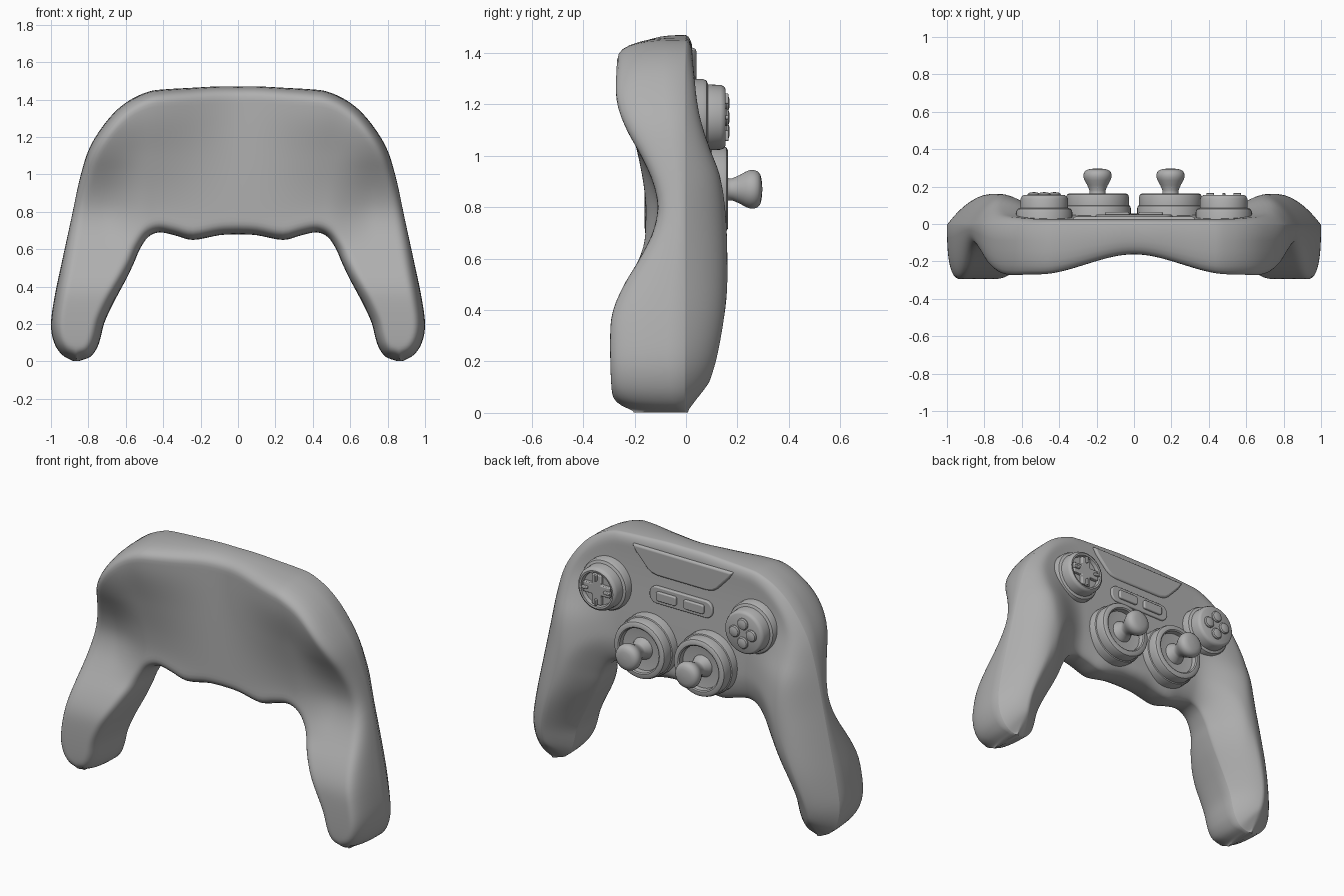
import bpy, bmesh
from math import sin, cos, pi, sqrt
from mathutils import Vector

cube = bpy.data.objects.get("Cube")
if cube:
    bpy.data.objects.remove(cube)

grey = bpy.data.materials.new("matte_grey")
grey.use_nodes = True
grey.diffuse_color = (0.43, 0.43, 0.43, 1)
grey.node_tree.nodes["Principled BSDF"].inputs["Base Color"].default_value = grey.diffuse_color


def finish(name, bm, bevel=0, angle=35):
    """Turn a bmesh into a shaded object, optionally with rounded edges."""
    bmesh.ops.remove_doubles(bm, verts=bm.verts, dist=0.0005)
    bmesh.ops.recalc_face_normals(bm, faces=bm.faces)
    mesh = bpy.data.meshes.new(name)
    bm.to_mesh(mesh)
    bm.free()
    obj = bpy.data.objects.new(name, mesh)
    bpy.context.collection.objects.link(obj)
    mesh.materials.append(grey)
    if bevel:
        mod = obj.modifiers.new("rounded_edges", 'BEVEL')
        mod.width, mod.segments = bevel, 3
    bpy.ops.object.select_all(action='DESELECT')
    obj.select_set(True)
    bpy.context.view_layer.objects.active = obj
    bpy.ops.object.shade_smooth_by_angle(angle=angle * pi / 180)
    return obj


def lathe(name, x, z, profile, sides=48):
    """Revolve (radius, y) points around a front-to-back axis."""
    bm = bmesh.new()
    rings = [[bm.verts.new((x + r * cos(2 * pi * i / sides), y, z + r * sin(2 * pi * i / sides)))
              for i in range(sides)] for r, y in profile]
    for a, b in zip(rings, rings[1:]):
        for i in range(sides):
            j = (i + 1) % sides
            bm.faces.new((a[i], a[j], b[j], b[i]))
    bm.faces.new(rings[0])
    bm.faces.new(rings[-1])
    return finish(name, bm)


def plate(name, points, y0, y1, bevel):
    """Extrude an x-z outline from y0 to y1."""
    bm = bmesh.new()
    face = bm.faces.new([bm.verts.new((x, y0, z)) for x, z in points])
    out = bmesh.ops.extrude_face_region(bm, geom=[face])["geom"]
    for v in out:
        if isinstance(v, bmesh.types.BMVert):
            v.co.y = y1
    return finish(name, bm, bevel)


def rounded_rect(cx, cz, w, h, r, steps=6):
    pts = []
    for k, (sx, sz) in enumerate([(1, 1), (-1, 1), (-1, -1), (1, -1)]):
        for i in range(steps + 1):
            a = (k + i / steps) * pi / 2
            pts.append((cx + sx * (w - r) + r * cos(a), cz + sz * (h - r) + r * sin(a)))
    return pts


def spline(points, steps):
    """Smooth path through 2D points."""
    p = [Vector(q) for q in points]
    p = [2 * p[0] - p[1]] + p + [2 * p[-1] - p[-2]]
    out = []
    for i in range(1, len(p) - 2):
        for s in range(steps):
            t = s / steps
            a, b, c, d = p[i - 1:i + 3]
            out.append(0.5 * (2 * b + (c - a) * t + (2 * a - 5 * b + 4 * c - d) * t * t
                              + (3 * b - a - 3 * c + d) * t ** 3))
    return out + [p[-2]]


def ease(t):
    t = min(1, max(0, t))
    return t * t * (3 - 2 * t)


def mix(a, b, t):
    return a + (b - a) * t


def height_curve(points):
    """Make a function giving depth at a height."""
    path = spline(points, 10)

    def value(z):
        if z <= path[0].x:
            return path[0].y
        for a, b in zip(path, path[1:]):
            if z <= b.x:
                return mix(a.y, b.y, (z - a.x) / max(1e-6, b.x - a.x))
        return path[-1].y
    return value


# Body: half outlines from the middle to the grip tip
OUTER = [(0, 1.47), (.12, 1.47), (.25, 1.463), (.39, 1.455), (.48, 1.442), (.59, 1.39), (.69, 1.30), (.79, 1.15),
         (.845, .98), (.89, .77), (.94, .54), (.98, .35), (1, .2), (.983, .1), (.94, .035), (.88, .002)]
INNER = [(0, .68), (.1, .675), (.24, .65), (.34, .675), (.42, .69), (.48, .665), (.525, .6), (.555, .53),
         (.59, .455), (.63, .38), (.675, .295), (.715, .205), (.735, .125), (.755, .07), (.79, .025), (.85, .002)]
outer, inner = spline(OUTER, 4), spline(INNER, 4)
grip_front = height_curve([(0, .08), (.15, .115), (.3, .145), (.45, .16), (.65, .16), (.8, .152),
                           (.93, .13), (1.05, .085), (1.2, .045), (1.47, .025)])
grip_back = height_curve([(0, -.27), (.1, -.29), (.3, -.295), (.4, -.283), (.5, -.24), (.6, -.18), (.7, -.13),
                          (.8, -.11), (.9, -.13), (1, -.175), (1.1, -.23), (1.2, -.27), (1.3, -.285), (1.47, -.27)])
palm_back = height_curve([(.3, -.295), (.4, -.283), (.5, -.24), (.6, -.185), (.75, -.157), (.9, -.167),
                          (1.1, -.21), (1.3, -.262), (1.47, -.275)])
MID = -0.005


def edge_distance(p):
    best = 9
    for path in (outer, inner):
        for a, b in zip(path, path[1:]):
            ab = b - a
            t = min(1, max(0, (p - a).dot(ab) / max(1e-9, ab.length_squared)))
            best = min(best, (p - a - ab * t).length)
    return best


def dome(q, power):
    q = min(1, q)
    return (1 - (1 - q) ** power) ** (1 / power)


def slope(q):
    q = min(1, q)
    return q * (2 - q)


ACROSS = 36
sections = []
for o, n in zip(outer, inner):
    front, back = [], []
    for k in range(ACROSS + 1):
        p = o.lerp(n, (1 - cos(pi * k / ACROSS)) / 2)
        x, z = p
        d = edge_distance(p)
        # Button face rises into the ridged grips
        side = ease((x - .41) / .3)
        y_front = mix(.055 - .03 * ease((z - .8) / .6), grip_front(z), side)
        radius = mix(.06, mix(.19, .06, ease((z - .7) / .6)), ease(x / .5))
        q = d / radius
        rise = mix(dome(q, 2), slope(q), side)
        front.append((x, mix(MID, y_front, rise), z))
        # Underside is hollow in the middle and waisted at the sides
        y_back = mix(mix(-.162, palm_back(z), ease(x / .52)), grip_back(z), ease((x - .48) / .25))
        back.append((x, mix(MID, y_back, dome(d / .075, 2.7)), z))
    sections.append(front + back[-2:0:-1])

bm = bmesh.new()
for sign in (1, -1):
    rings = [[bm.verts.new((sign * x, y, z)) for x, y, z in ring] for ring in sections]
    for a, b in zip(rings, rings[1:]):
        for i in range(len(a)):
            j = (i + 1) % len(a)
            bm.faces.new((a[i], a[j], b[j], b[i]))
    bm.faces.new(rings[-1])
finish("body", bm, angle=50)

# Thumbsticks in dished round housings
for side, sign in (("left", 1), ("right", -1)):
    x, z = sign * .195, .87
    lathe(side + "_stick_housing", x, z, [
        (.178, -.01), (.178, .085), (.174, .097), (.168, .1), (.168, .145), (.163, .157), (.153, .163),
        (.135, .163), (.128, .158), (.125, .13), (.09, .125), (.03, .125)])
    lathe(side + "_stick", x, z, [
        (.07, .11), (.055, .145), (.043, .165), (.043, .18), (.055, .208), (.069, .233), (.075, .25),
        (.075, .265), (.07, .279), (.058, .289), (.04, .294), (.02, .296), (.004, .297)])

# Round bases under the direction pad and the action buttons
BX, BZ = .48, 1.15
skirt = [(.15, -.01), (.15, .065), (.143, .08), (.128, .086), (.126, .135), (.12, .148), (.11, .154)]
lathe("action_button_base", -BX, BZ, skirt + [(.02, .154)])
lathe("direction_pad_base", BX, BZ, skirt + [(.1, .152), (.095, .13), (.02, .13)])

# Four action buttons
for i, name in enumerate(("left", "upper", "right", "lower")):
    a = i * pi / 2
    lathe(name + "_action_button", -BX + .055 * cos(a), BZ + .055 * sin(a), [
        (.034, .14), (.034, .158), (.029, .165), (.017, .169), (.004, .17)], 24)

# Direction pad cross with raised tips
w, l = .03, .088
quarter = [(l, -w), (l, w), (w, w)]
cross = []
for k in range(4):
    c, s = round(cos(k * pi / 2)), round(sin(k * pi / 2))
    cross += [(BX + c * u - s * v, BZ + s * u + c * v) for u, v in quarter]
plate("direction_pad", cross, .12, .152, .005)
for k in range(4):
    c, s = round(cos(k * pi / 2)), round(sin(k * pi / 2))
    plate("direction_pad_tip_%d" % (k + 1), rounded_rect(
        BX + .072 * c, BZ + .072 * s, .008 + .012 * abs(c), .008 + .012 * abs(s), .007), .14, .166, .004)

# Centre strip with two small buttons
plate("menu_strip", rounded_rect(0, 1.165, .205, .05, .045), 0, .05, .006)
for side, sign in (("left", 1), ("right", -1)):
    plate(side + "_menu_button", rounded_rect(sign * .09, 1.165, .065, .027, .012), .03, .064, .006)

# Raised touch panel at the top of the face
half = [(.33, 1.42), (.3, 1.375), (.23, 1.3), (.2, 1.28), (.16, 1.272)]
plate("touch_panel", half + [(-x, z) for x, z in reversed(half)], -.02, .04, .012)
